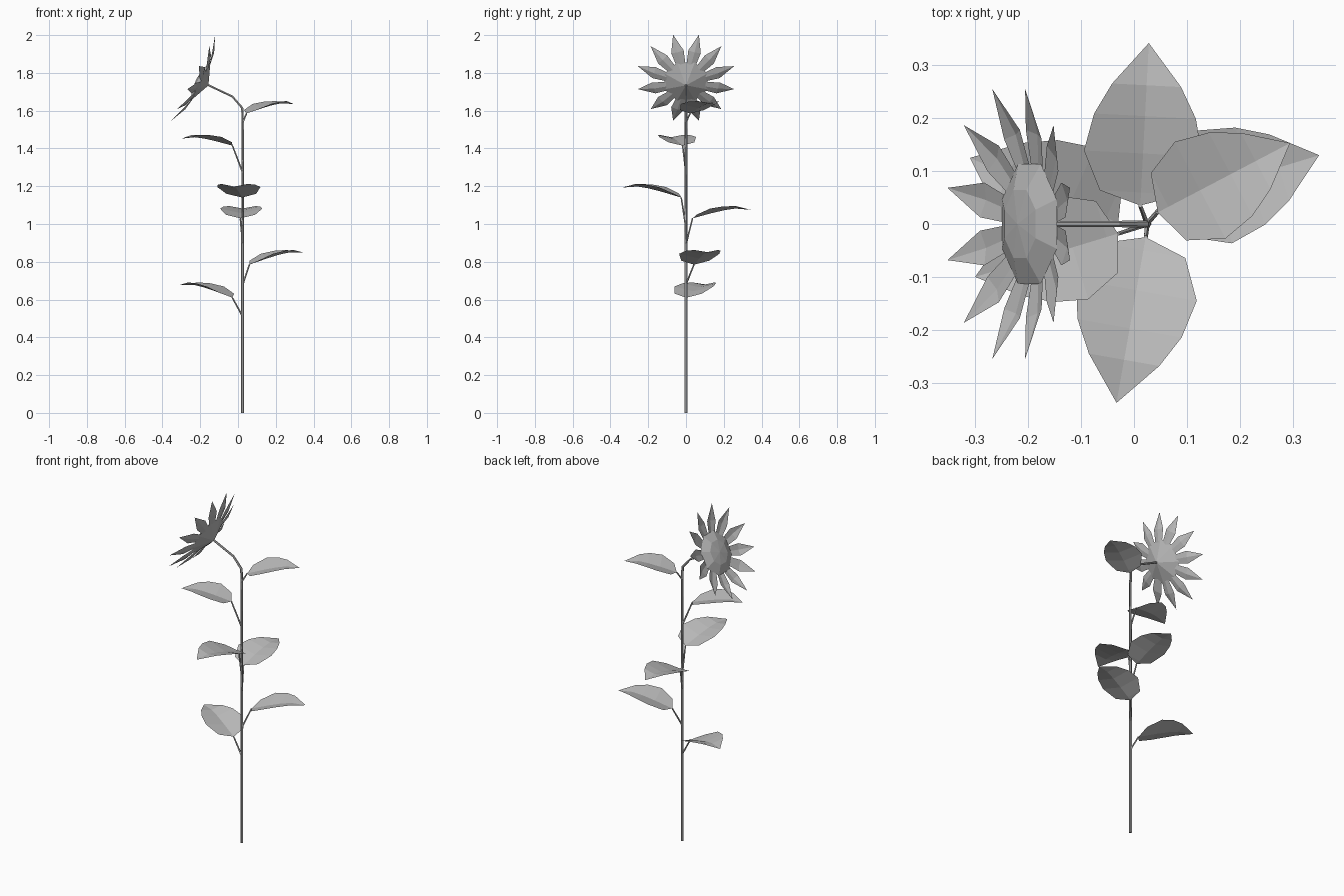
import bpy, bmesh
from math import pi, sin, cos, radians
from mathutils import Vector, Matrix

cube = bpy.data.objects.get("Cube")
if cube:
    bpy.data.objects.remove(cube)

grey = bpy.data.materials.new("plain grey")
grey.use_nodes = True
colour = (0.5, 0.5, 0.5, 1)
grey.diffuse_color = colour
grey.node_tree.nodes["Principled BSDF"].inputs["Base Color"].default_value = colour


def finish(name, bm, matrix=None):
    if matrix:
        bm.transform(matrix)
    mesh = bpy.data.meshes.new(name)
    bm.to_mesh(mesh)
    bm.free()
    mesh.materials.append(grey)
    obj = bpy.data.objects.new(name, mesh)
    bpy.context.scene.collection.objects.link(obj)


def tube(name, points, radii, sides=6):
    """Low-poly tube along a path, with one radius per point."""
    bm = bmesh.new()
    rings = []
    for i, p in enumerate(points):
        a = Vector(points[max(i - 1, 0)])
        b = Vector(points[min(i + 1, len(points) - 1)])
        turn = (b - a).to_track_quat('Z', 'Y')
        rings.append([bm.verts.new(Vector(p) + turn @ Vector(
            (radii[i] * cos(2 * pi * k / sides), radii[i] * sin(2 * pi * k / sides), 0)))
            for k in range(sides)])
    for lo, hi in zip(rings, rings[1:]):
        for k in range(sides):
            n = (k + 1) % sides
            bm.faces.new((lo[k], lo[n], hi[n], hi[k]))
    bm.faces.new(rings[0][::-1])
    bm.faces.new(rings[-1])
    finish(name, bm)


def blade(bm, sections, place):
    """Folded blade; sections are (along, half width, midrib height, edge height)."""
    rows = []
    for u, w, mid, edge in sections:
        centre = bm.verts.new(place(u, 0, mid))
        if w:
            rows.append((bm.verts.new(place(u, w, edge)), centre,
                         bm.verts.new(place(u, -w, edge))))
        else:
            rows.append((centre,) * 3)
    for a, b in zip(rows, rows[1:]):
        for s in (0, 1):
            loop = list(dict.fromkeys((a[s], a[s + 1], b[s + 1], b[s])))
            if len(loop) > 2:
                bm.faces.new(loop)


# Stem, bending over towards the flower
SX = 0.025
tube("stem", [(SX, 0, 0), (SX, 0, 0.9), (SX, 0, 1.54), (SX - 0.003, 0, 1.615),
              (-0.03, 0, 1.675), (-0.157, 0, 1.735)],
     [0.008, 0.008, 0.007, 0.007, 0.006, 0.006])

# Leaves: stem height, stalk end, tip
LEAVES = {
    "lower_right_leaf": (0.51, (-0.03, 0.002, 0.61), (-0.31, 0.125, 0.677)),
    "lower_left_leaf": (0.68, (0.06, 0.042, 0.785), (0.35, 0.13, 0.848)),
    "back_leaf": (0.89, (0.012, 0.035, 1.03), (0.028, 0.342, 1.075)),
    "front_leaf": (0.98, (0.022, -0.025, 1.14), (-0.033, -0.338, 1.193)),
    "upper_right_leaf": (1.27, (-0.03, -0.018, 1.415), (-0.3, -0.10, 1.452)),
    "upper_left_leaf": (1.54, (0.045, 0.022, 1.585), (0.295, 0.153, 1.635)),
}
LEAF = [(0, 0, 0, 0), (0.08, 0.25, 0.01, 0.05), (0.32, 0.36, 0.04, 0.12),
        (0.55, 0.31, 0.06, 0.125), (0.74, 0.21, 0.06, 0.10), (1, 0, 0, 0)]

for name, (z, base, tip) in LEAVES.items():
    base, tip = Vector(base), Vector(tip)
    along = tip - base
    side = Vector((-along.y, along.x, 0)).normalized()
    size = along.length
    bm = bmesh.new()
    blade(bm, LEAF, lambda u, v, h: base + along * u + side * v * size
          + Vector((0, 0, h * size)))
    finish(name, bm)
    tube(name + "_stalk", [(SX, 0, z), base], [0.005, 0.004], 5)

# Flower head frame: local z faces outwards, local x points up the head
tilt = radians(27)
head = Matrix(((sin(tilt), 0, -cos(tilt), -0.194),
               (0, -1, 0, 0),
               (cos(tilt), 0, sin(tilt), 1.753),
               (0, 0, 0, 1)))


def disc(name, profile, sides=8):
    """Faceted shell of rings (radius, height) closed by a point at the last height."""
    bm = bmesh.new()
    rings = [[bm.verts.new((r * cos((k + 0.5) * 2 * pi / sides),
                            r * sin((k + 0.5) * 2 * pi / sides), h))
              for k in range(sides)] for r, h in profile[:-1]]
    point = bm.verts.new((0, 0, profile[-1][1]))
    for k in range(sides):
        n = (k + 1) % sides
        for a, b in zip(rings, rings[1:]):
            bm.faces.new((a[k], a[n], b[n], b[k]))
        bm.faces.new((rings[-1][k], rings[-1][n], point))
    bmesh.ops.recalc_face_normals(bm, faces=bm.faces)
    finish(name, bm, head)


disc("seed_head", [(0.123, 0.004), (0.07, 0.024), (0, 0.03)])
disc("flower_back", [(0.123, 0.004), (0, -0.042)])

# Petals, curling gently forwards
PETAL = [(0.098, 0.024, -0.002, 0), (0.175, 0.034, 0.01, 0.018), (0.264, 0, 0.048, 0.048)]
bm = bmesh.new()
for k in range(12):
    spin = Matrix.Rotation((k + 0.5) * pi / 6, 3, 'Z')
    blade(bm, PETAL, lambda u, v, h: spin @ Vector((u, v, h)))
finish("petals", bm, head)
